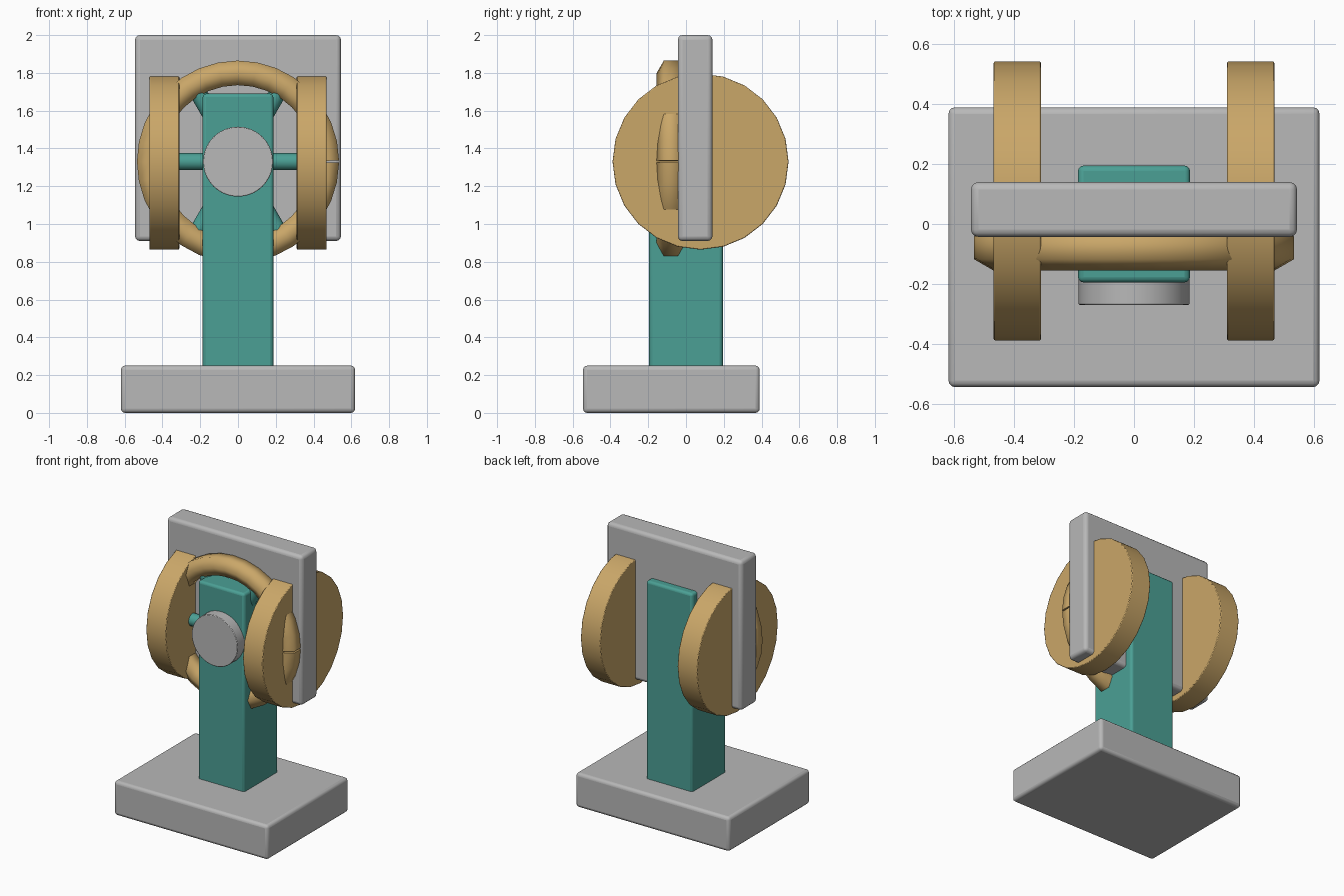
import bpy
import bmesh
from math import pi, radians, sin, cos
from mathutils import Matrix, Vector

cube = bpy.data.objects.get("Cube")
if cube:
    bpy.data.objects.remove(cube, do_unlink=True)


def material(name, rgb):
    mat = bpy.data.materials.new(name)
    mat.use_nodes = True
    mat.diffuse_color = (*rgb, 1)
    mat.node_tree.nodes["Principled BSDF"].inputs["Base Color"].default_value = (*rgb, 1)
    return mat


GREY = material("light grey", (0.48, 0.48, 0.48))
TEAL = material("teal", (0.07, 0.35, 0.30))
TAN = material("tan", (0.59, 0.385, 0.14))

AXLE_Z = 1.33


def finish(bm, name, mat, bevel=0.0, segments=3, angle=35):
    bmesh.ops.recalc_face_normals(bm, faces=bm.faces)
    mesh = bpy.data.meshes.new(name)
    bm.to_mesh(mesh)
    bm.free()
    mesh.materials.append(mat)
    obj = bpy.data.objects.new(name, mesh)
    bpy.context.collection.objects.link(obj)
    if bevel:
        mod = obj.modifiers.new("Bevel", 'BEVEL')
        mod.width = bevel
        mod.segments = segments
        mod.limit_method = 'ANGLE'
        mod.angle_limit = radians(40)
    bpy.ops.object.select_all(action='DESELECT')
    obj.select_set(True)
    bpy.context.view_layer.objects.active = obj
    bpy.ops.object.shade_smooth_by_angle(angle=radians(angle))
    return obj


def box(name, mat, low, high, bevel):
    low, high = Vector(low), Vector(high)
    bm = bmesh.new()
    bmesh.ops.create_cube(bm, size=1, matrix=Matrix.Translation((low + high) / 2)
                          @ Matrix.Diagonal((*(high - low), 1)))
    return finish(bm, name, mat, bevel)


def cylinder(name, mat, centre, axis, radius, length, sides, bevel=0.0):
    turn = Vector(axis).to_track_quat('Z', 'Y').to_matrix().to_4x4()
    bm = bmesh.new()
    bmesh.ops.create_cone(bm, cap_ends=True, segments=sides, radius1=radius,
                          radius2=radius, depth=length,
                          matrix=Matrix.Translation(centre) @ turn)
    return finish(bm, name, mat, bevel, 2)


# Stand: base slab, upright column and back panel
box("base", GREY, (-0.62, -0.545, 0), (0.62, 0.39, 0.25), 0.022)
box("column", TEAL, (-0.187, -0.195, 0.2), (0.187, 0.195, 1.69), 0.018)
box("back_panel", GREY, (-0.545, -0.043, 0.91), (0.545, 0.14, 2.0), 0.025)

# Large discs on both sides
for side, x in (("left", 0.39), ("right", -0.39)):
    cylinder(side + "_disc", TAN, (x, 0.077, AXLE_Z), (1, 0, 0), 0.466, 0.158, 24, 0.005)

# Round hub on the front of the column
cylinder("hub", GREY, (0, -0.17, AXLE_Z), (0, -1, 0), 0.185, 0.2, 40, 0.004)

# Three rods through the hub make six spokes
for i in range(3):
    a = i * pi / 3
    cylinder("spoke_%d" % (i + 1), TEAL, (0, -0.08, AXLE_Z),
             (cos(a), 0, sin(a)), 0.045, 0.86, 16)

# Hand ring: six-sided tube swept round the hub, with a narrow split on the left
GAP = 0.01
bm = bmesh.new()
section = [bm.verts.new((0.47 + 0.075 * sin(k * pi / 3), -0.08 + 0.075 * cos(k * pi / 3), AXLE_Z))
           for k in range(6)]
face = bm.faces.new(section)
centre = Vector((0, 0, AXLE_Z))
bmesh.ops.rotate(bm, verts=section, cent=centre, matrix=Matrix.Rotation(GAP, 3, 'Y'))
bmesh.ops.spin(bm, geom=[face, *face.edges, *face.verts], cent=centre, axis=(0, 1, 0),
               angle=2 * pi - 2 * GAP, steps=32)
finish(bm, "hand_ring", TAN, angle=65)
